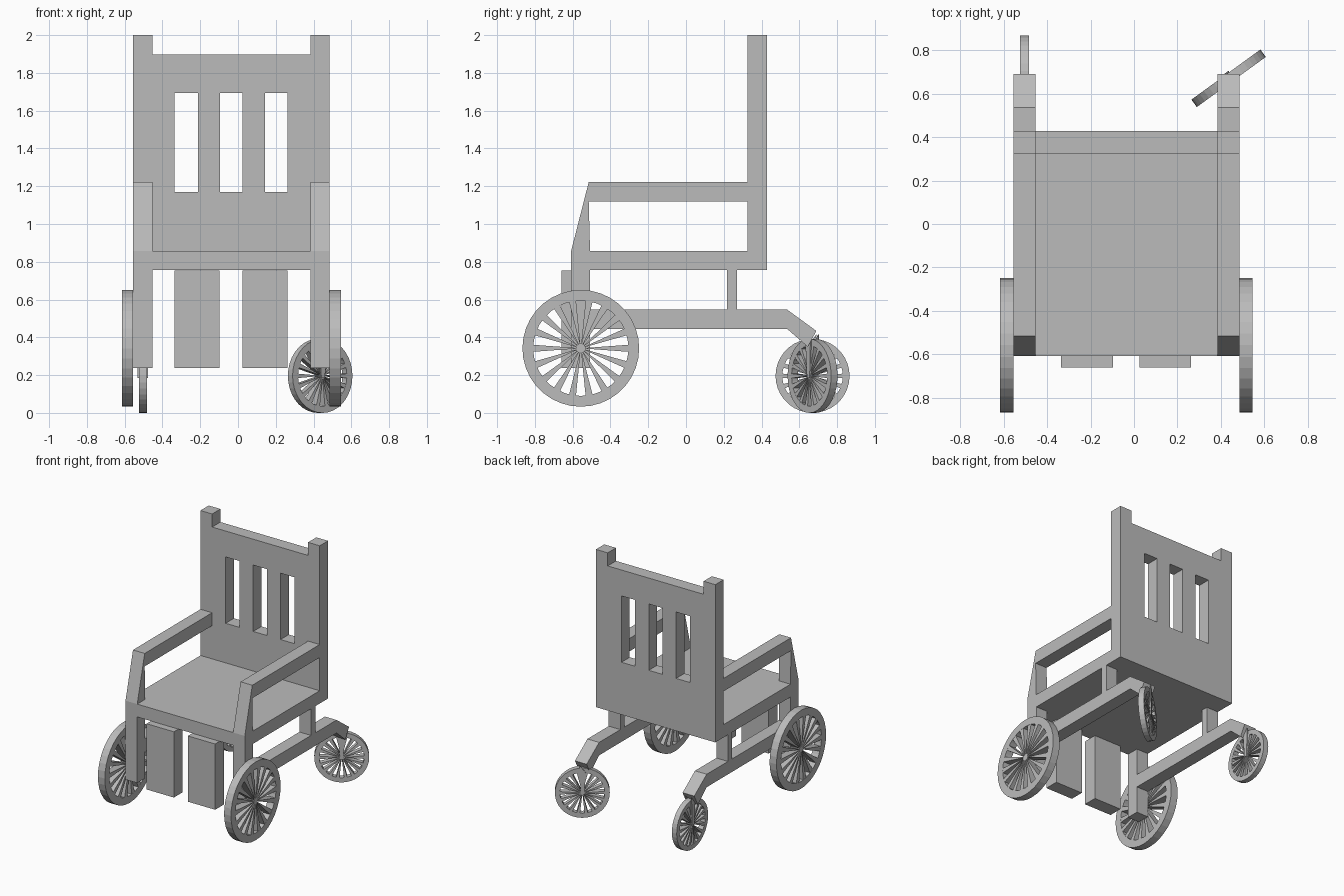
import bpy, bmesh, math
from mathutils import Matrix, Vector

if "Cube" in bpy.data.objects:
    bpy.data.objects.remove(bpy.data.objects["Cube"])

grey = bpy.data.materials.new("plain grey")
grey.diffuse_color = (0.5, 0.5, 0.5, 1)
grey.use_nodes = True
grey.node_tree.nodes["Principled BSDF"].inputs["Base Color"].default_value = grey.diffuse_color

CX = -0.035           # the chair frame sits slightly left of the origin
XO, XI = 0.52, 0.418  # outer and inner offsets of the side frames


def finish(name, bm):
    bmesh.ops.recalc_face_normals(bm, faces=bm.faces)
    me = bpy.data.meshes.new(name)
    bm.to_mesh(me)
    bm.free()
    me.materials.append(grey)
    ob = bpy.data.objects.new(name, me)
    bpy.context.collection.objects.link(ob)
    return ob


def prism(bm, pts, a, b):
    """Extrude a (y, z) profile along x from a to b."""
    lo = [bm.verts.new((a, y, z)) for y, z in pts]
    hi = [bm.verts.new((b, y, z)) for y, z in pts]
    bm.faces.new(lo)
    bm.faces.new(hi[::-1])
    for i in range(len(pts)):
        j = (i + 1) % len(pts)
        bm.faces.new((lo[i], hi[i], hi[j], lo[j]))


def part(name, pts, a, b):
    bm = bmesh.new()
    prism(bm, pts, a, b)
    return finish(name, bm)


def rect(y0, y1, z0, z1):
    return [(y0, z0), (y1, z0), (y1, z1), (y0, z1)]


def wheel(name, centre, r, rim, hub, width, turn=0, spokes=18):
    """Spoked wheel with its axle along x, turned about z."""
    bm = bmesh.new()
    h = width / 2

    def polar(rad, ang):
        return rad * math.sin(ang), rad * math.cos(ang)

    # rim ring
    n = spokes * 2
    rings = [[bm.verts.new((x, *polar(rad, 2 * math.pi * i / n))) for i in range(n)]
             for x, rad in ((-h, r), (h, r), (h, rim), (-h, rim))]
    for k in range(4):
        a, b = rings[k], rings[(k + 1) % 4]
        for i in range(n):
            j = (i + 1) % n
            bm.faces.new((a[i], a[j], b[j], b[i]))
    # tapered spokes
    step = 2 * math.pi / spokes
    for i in range(spokes):
        t, d = (i + 0.5) * step, step * 0.21
        prism(bm, [polar(hub * 0.8, t - d), polar(rim * 1.01, t - d),
                   polar(rim * 1.01, t + d), polar(hub * 0.8, t + d)], -h * 0.98, h * 0.98)
    # hub
    prism(bm, [polar(hub, 2 * math.pi * i / 16) for i in range(16)], -h, h)
    bm.transform(Matrix.Translation(Vector(centre)) @ Matrix.Rotation(turn, 4, 'Z'))
    return finish(name, bm)


# seat
part("seat", rect(-0.608, 0.428, 0.757, 0.858), CX - XO, CX + XO)

# backrest: rails and slats around three slots
Y0, Y1 = 0.325, 0.428
part("back_lower_panel", rect(Y0, Y1, 0.858, 1.17), CX - XI, CX + XI)
part("back_top_rail", rect(Y0, Y1, 1.693, 1.897), CX - XI, CX + XI)
edges = [CX - XI, -0.335, -0.213, -0.095, 0.025, 0.143, 0.263, CX + XI]
for i in range(0, 8, 2):
    part("back_slat", rect(Y0, Y1, 1.17, 1.693), edges[i], edges[i + 1])

# leg panels under the seat front
for a in (-0.335, 0.025):
    part("leg_panel", rect(-0.66, -0.55, 0.237, 0.755), a, a + 0.238)

for s, label in ((-1, "left"), (1, "right")):
    a, b = sorted((CX + s * XI, CX + s * XO))
    mid = (a + b) / 2
    # side frame
    part(label + "_back_post", rect(Y0, Y1, 0.858, 2.0), a, b)
    part(label + "_front_leg", rect(-0.608, -0.508, 0.237, 0.757), a, b)
    part(label + "_armrest", [(-0.608, 0.858), (-0.508, 0.858), (-0.515, 1.12),
                              (Y0, 1.12), (Y0, 1.222), (-0.515, 1.222)], a, b)
    part(label + "_strut", rect(0.217, 0.27, 0.54, 0.76), a, b)
    # lower bar with the end bent down to the caster
    part(label + "_lower_bar", [(-0.51, 0.445), (0.535, 0.445), (0.645, 0.35),
                                (0.69, 0.434), (0.535, 0.547), (-0.51, 0.547)], a, b)
    # front wheel
    wheel(label + "_front_wheel", (CX + s * (XO + 0.03), -0.557, 0.342),
          0.309, 0.252, 0.026, 0.06)
    # swivelling caster; the right one is turned
    turn = math.radians(-54) if s > 0 else 0
    pivot = (0.435 if s > 0 else mid, 0.67, 0.196)
    wheel(label + "_caster", pivot, 0.196, 0.16, 0.018, 0.042, turn)
    # caster fork
    bm = bmesh.new()
    for x in (-0.028, 0.021):
        prism(bm, [(-0.012, -0.012), (0.012, -0.012), (0.02, 0.22), (-0.025, 0.16)], x, x + 0.007)
    bm.transform(Matrix.Translation(Vector(pivot)) @ Matrix.Rotation(turn, 4, 'Z'))
    finish(label + "_caster_fork", bm)
